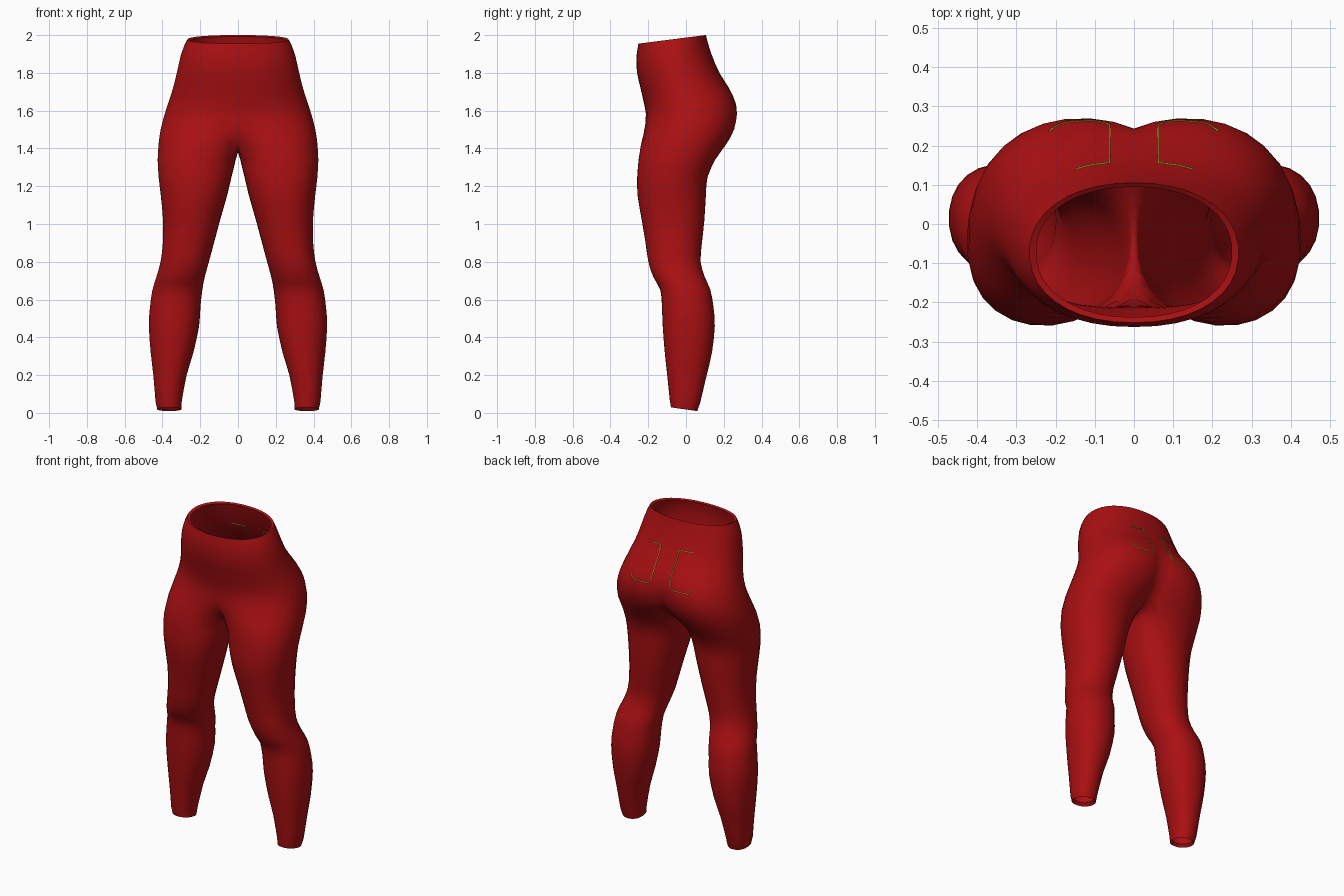
import bpy, bmesh, math
from mathutils import Vector
from mathutils.bvhtree import BVHTree

if "Cube" in bpy.data.objects:
    bpy.data.objects.remove(bpy.data.objects["Cube"])

OUTER, INNER, ROUND = 20, 7, 0.92   # points on outer arc, inner thigh, roundness


def material(name, rgb):
    m = bpy.data.materials.new(name)
    m.diffuse_color = (*rgb, 1)
    m.use_nodes = True
    m.node_tree.nodes["Principled BSDF"].inputs["Base Color"].default_value = m.diffuse_color
    return m


red = material("red fabric", (0.40, 0.005, 0.006))
yellow = material("yellow thread", (0.42, 0.46, 0.03))

# Leg sections: height, inner x, outer x, front y, back y, tilt
LEG = [
    (0.035, 0.315, 0.415, -0.065, 0.045, -0.14),
    (0.018, 0.300, 0.428, -0.080, 0.060, -0.14),
    (0.060, 0.298, 0.437, -0.086, 0.076, -0.05),
    (0.20, 0.272, 0.449, -0.100, 0.110, 0),
    (0.32, 0.236, 0.463, -0.113, 0.138, 0),
    (0.46, 0.206, 0.473, -0.124, 0.153, 0),
    (0.56, 0.199, 0.467, -0.128, 0.146, 0),
    (0.65, 0.189, 0.454, -0.136, 0.130, 0),
    (0.72, 0.176, 0.433, -0.174, 0.100, 0),
    (0.80, 0.154, 0.411, -0.200, 0.078, 0),
    (0.90, 0.127, 0.399, -0.215, 0.085, 0),
    (1.02, 0.095, 0.398, -0.235, 0.098, 0),
    (1.15, 0.058, 0.410, -0.257, 0.106, 0),
    (1.25, 0.034, 0.422, -0.259, 0.115, 0),
    (1.34, 0.012, 0.427, -0.252, 0.155, 0),
]
# Hip sections: height, outer x, front y, back y, front lobe x, back lobe x, tilt
HIP = [
    (1.42, 0.423, -0.240, 0.213, 0.190, 0.190, 0),
    (1.50, 0.411, -0.221, 0.255, 0.120, 0.155, 0),
    (1.58, 0.390, -0.213, 0.270, 0.040, 0.135, 0),
    (1.65, 0.367, -0.225, 0.260, 0.0, 0.110, 0),
    (1.72, 0.345, -0.241, 0.225, 0.0, 0.070, 0),
    (1.80, 0.325, -0.259, 0.176, 0.0, 0.025, 0),
    (1.89, 0.305, -0.263, 0.136, 0.0, 0.0, 0.05),
    (1.955, 0.284, -0.257, 0.113, 0.0, 0.0, 0.12),
    (1.987, 0.267, -0.252, 0.105, 0.0, 0.0, 0.128),
    (1.980, 0.250, -0.238, 0.095, 0.0, 0.0, 0.128),
]


def smooth_rows(rows, first, last):
    """Insert a spline midpoint between neighbouring rows first..last."""
    out = []
    for i, row in enumerate(rows):
        out.append(row)
        if first <= i < last:
            a, d = rows[max(i - 1, first)], rows[min(i + 2, last)]
            out.append(tuple((9 * (p + q) - o - s) / 16
                             for o, p, q, s in zip(a, row, rows[i + 1], d)))
    return out


def power(v):
    return math.copysign(abs(v) ** ROUND, v)


def point(angle, z, xout, yf, yb, centre, tilt):
    y = (yf + yb) / 2 + (yb - yf) / 2 * power(math.sin(angle))
    return Vector((centre + (xout - centre) * power(math.cos(angle)), y, z + tilt * y))


def leg_ring(z, xin, xout, yf, yb, tilt):
    a = math.radians(140)
    angles = [-a + 2 * a * i / (OUTER - 1) for i in range(OUTER)]
    angles += [a + (2 * math.pi - 2 * a) * (i + 1) / (INNER + 1) for i in range(INNER)]
    return [point(t, z, xout, yf, yb, (xin + xout) / 2, tilt) for t in angles]


def hip_ring(z, xout, yf, yb, cf, cb, tilt):
    pts = []
    for i in range(OUTER):
        u = 2 * i / (OUTER - 1) - 1
        c = max(cf if u < 0 else cb, 0)
        limit = math.acos(-(c / (xout - c)) ** (1 / ROUND))
        pts.append(point(u * limit, z, xout, yf, yb, c, tilt))
    pts[0].x = pts[-1].x = 0
    return pts


# Leggings: one leg and half the hips, mirrored
bm = bmesh.new()
legs = [[bm.verts.new(p) for p in leg_ring(*r)] for r in smooth_rows(LEG, 2, len(LEG) - 1)]
hips = [[bm.verts.new(p) for p in hip_ring(*r)] for r in smooth_rows(HIP, 0, 7)]

# Crotch seam, sagging from back to front on the centre plane
front, back = hips[0][0].co, hips[0][-1].co
seam = []
for i in range(INNER):
    t = (i + 1) / (INNER + 1)
    p = back.lerp(front, t)
    p.z -= 0.04 * math.sin(math.pi * t)
    seam.append(bm.verts.new(p))


def bridge(low, high, closed):
    n = len(low)
    for i in range(n if closed else n - 1):
        j = (i + 1) % n
        bm.faces.new((low[i], low[j], high[j], high[i]))


legs.append(hips[0] + seam)
for low, high in zip(legs, legs[1:]):
    bridge(low, high, True)
for low, high in zip(hips, hips[1:]):
    bridge(low, high, False)
for f in bm.faces:
    f.smooth = True
tree = BVHTree.FromBMesh(bm)

mesh = bpy.data.meshes.new("leggings")
bm.to_mesh(mesh)
bm.free()
mesh.materials.append(red)
leggings = bpy.data.objects.new("leggings", mesh)
bpy.context.collection.objects.link(leggings)
mirror = leggings.modifiers.new("mirror", 'MIRROR')
mirror.merge_threshold = 0.001
bpy.context.view_layer.objects.active = leggings
leggings.select_set(True)
bpy.ops.object.shade_smooth_by_angle(angle=math.radians(60))

# Back pocket stitching, projected on the seat
OUTLINE = [(0.15, 1.84), (0.062, 1.84), (0.062, 1.66), (0.085, 1.635), (0.19, 1.635), (0.22, 1.665)]
path = []
for (xa, za), (xb, zb) in zip(OUTLINE, OUTLINE[1:]):
    for k in range(8):
        x, z = xa + (xb - xa) * k / 8, za + (zb - za) * k / 8
        hit, normal, _, _ = tree.ray_cast(Vector((x, 1, z)), Vector((0, -1, 0)))
        if hit:
            path.append(hit)
curve = bpy.data.curves.new("pocket_stitching", 'CURVE')
curve.dimensions = '3D'
curve.bevel_depth = 0.003
curve.bevel_resolution = 0
for side in (1, -1):
    spline = curve.splines.new('POLY')
    spline.points.add(len(path) - 1)
    for sp, p in zip(spline.points, path):
        sp.co = (side * p.x, p.y, p.z, 1)
curve.materials.append(yellow)
bpy.context.collection.objects.link(bpy.data.objects.new("pocket_stitching", curve))
